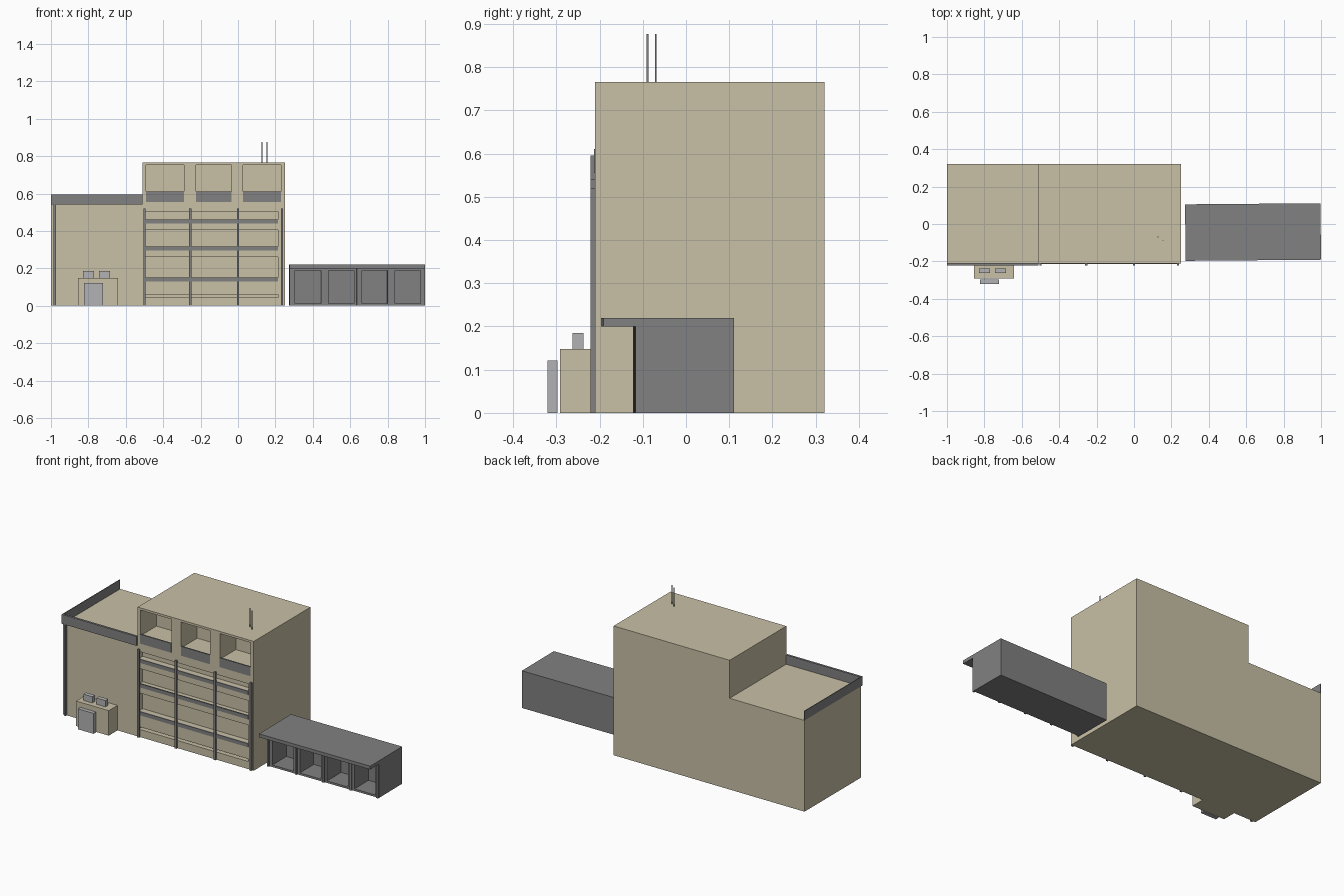
import bpy, bmesh, math
from mathutils import Matrix, Vector

if "Cube" in bpy.data.objects:
    bpy.data.objects.remove(bpy.data.objects["Cube"])


def material(name, rgb):
    m = bpy.data.materials.new(name)
    m.diffuse_color = (*rgb, 1)
    m.use_nodes = True
    m.node_tree.nodes["Principled BSDF"].inputs["Base Color"].default_value = m.diffuse_color
    return m


BEIGE = material("beige_wall", (0.58, 0.53, 0.38))
DARK = material("dark_grey", (0.22, 0.22, 0.22))
LIGHT = material("light_grey", (0.45, 0.45, 0.46))


def add_box(bm, x0, x1, y0, y1, z0, z1):
    centre = Vector(((x0 + x1) / 2, (y0 + y1) / 2, (z0 + z1) / 2))
    size = Matrix.Diagonal((x1 - x0, y1 - y0, z1 - z0, 1))
    bmesh.ops.create_cube(bm, size=1, matrix=Matrix.Translation(centre) @ size)


def boxes(name, mat, *bounds):
    bm = bmesh.new()
    for b in bounds:
        add_box(bm, *b)
    mesh = bpy.data.meshes.new(name)
    bm.to_mesh(mesh)
    bm.free()
    ob = bpy.data.objects.new(name, mesh)
    bpy.context.collection.objects.link(ob)
    if mat:
        mesh.materials.append(mat)
    return ob


def profile(name, mat, points, axis, start, depth):
    """Extrude a polygon along x ('x': points are y,z) or y ('y': points are x,z)."""
    bm = bmesh.new()
    make = (lambda p: (start, *p)) if axis == 'x' else (lambda p: (p[0], start, p[1]))
    face = bm.faces.new([bm.verts.new(make(p)) for p in points])
    ext = bmesh.ops.extrude_face_region(bm, geom=[face])["geom"]
    move = (depth, 0, 0) if axis == 'x' else (0, depth, 0)
    bmesh.ops.translate(bm, verts=[v for v in ext if isinstance(v, bmesh.types.BMVert)], vec=move)
    bmesh.ops.recalc_face_normals(bm, faces=bm.faces)
    mesh = bpy.data.meshes.new(name)
    bm.to_mesh(mesh)
    bm.free()
    mesh.materials.append(mat)
    ob = bpy.data.objects.new(name, mesh)
    bpy.context.collection.objects.link(ob)
    return ob


def carve(ob, name, *bounds):
    cutter = boxes(name, None, *bounds)
    cutter.hide_render = True
    mod = ob.modifiers.new(name, 'BOOLEAN')
    mod.operation, mod.solver, mod.object = 'DIFFERENCE', 'EXACT', cutter
    bpy.context.view_layer.objects.active = ob
    bpy.ops.object.modifier_apply(modifier=mod.name)
    bpy.data.objects.remove(cutter)


FRONT, BACK = -0.21, 0.32

# Stepped main building with window recesses and floor bands
outline = [(-1, 0), (0.25, 0), (0.25, 0.765), (-0.51, 0.765), (-0.51, 0.54), (-1, 0.54)]
building = profile("main_building", BEIGE, outline, 'y', FRONT, BACK - FRONT)
windows = [(-0.492, -0.29), (-0.225, -0.035), (0.028, 0.23)]
bands = [(0.045, 0.06), (0.15, 0.26), (0.31, 0.405), (0.46, 0.505)]
carve(building, "recess_cutter",
      *[(a, b, -0.3, -0.06, 0.60, 0.752) for a, b in windows],
      *[(-0.505, 0.215, -0.3, -0.17, a, b) for a, b in bands])

# Dark panels below the windows and along each floor
boxes("window_panels", DARK, *[(a, b, -0.213, -0.205, 0.555, 0.61) for a, b in windows])
boxes("floor_rails", DARK, *[(-0.505, 0.215, -0.213, -0.205, z, z + 0.022) for z in (0.13, 0.295, 0.44)])

# Facade pilasters
boxes("pilasters", DARK, *[(x - 0.006, x + 0.006, -0.221, FRONT, 0, 0.54 if x < -0.9 else 0.52)
                           for x in (-0.98, -0.5, -0.255, 0, 0.235)])

# Parapet on the front and left edges of the low wing
boxes("front_parapet", DARK, (-1, -0.51, -0.221, -0.208, 0.54, 0.595))
boxes("side_parapet", DARK, (-1, -0.996, -0.208, BACK, 0.54, 0.595))

# Entrance porch, door and rooftop units
boxes("porch", BEIGE, (-0.856, -0.642, -0.292, FRONT, 0, 0.148))
boxes("porch_door", LIGHT, (-0.824, -0.722, -0.32, -0.297, 0, 0.121))
boxes("porch_roof_units", LIGHT, *[(x, x + 0.059, -0.263, -0.237, 0.148, 0.185) for x in (-0.829, -0.743)])

# Roof antennas
for i, (x, y) in enumerate([(0.128, -0.07), (0.155, -0.089)]):
    boxes(f"antenna_{i + 1}", DARK, (x - 0.002, x + 0.002, y - 0.002, y + 0.002, 0.765, 0.876))

# Garage annex with overhanging roof and four bays
section = [(-0.112, 0), (0.108, 0), (0.108, 0.22), (-0.194, 0.22), (-0.194, 0.2), (-0.112, 0.2)]
annex = profile("garage_annex", DARK, section, 'x', 0.274, 0.724)
bays = [(0.305 + 0.178 * i, 0.442 + 0.178 * i) for i in range(4)]
carve(annex, "bay_cutter", *[(a, b, -0.15, 0.02, 0.012, 0.188) for a, b in bays])
posts = [0.280, 0.462, 0.640, 0.818, 0.991]
frames = boxes("bay_posts", DARK, *[(x - 0.006, x + 0.006, -0.12, -0.112, 0, 0.2) for x in posts])

# The annex is turned very slightly from the main building
pivot = Matrix.Translation((0.636, 0, 0))
for ob in (annex, frames):
    ob.data.transform(pivot @ Matrix.Rotation(0.008, 4, 'Z') @ pivot.inverted())
